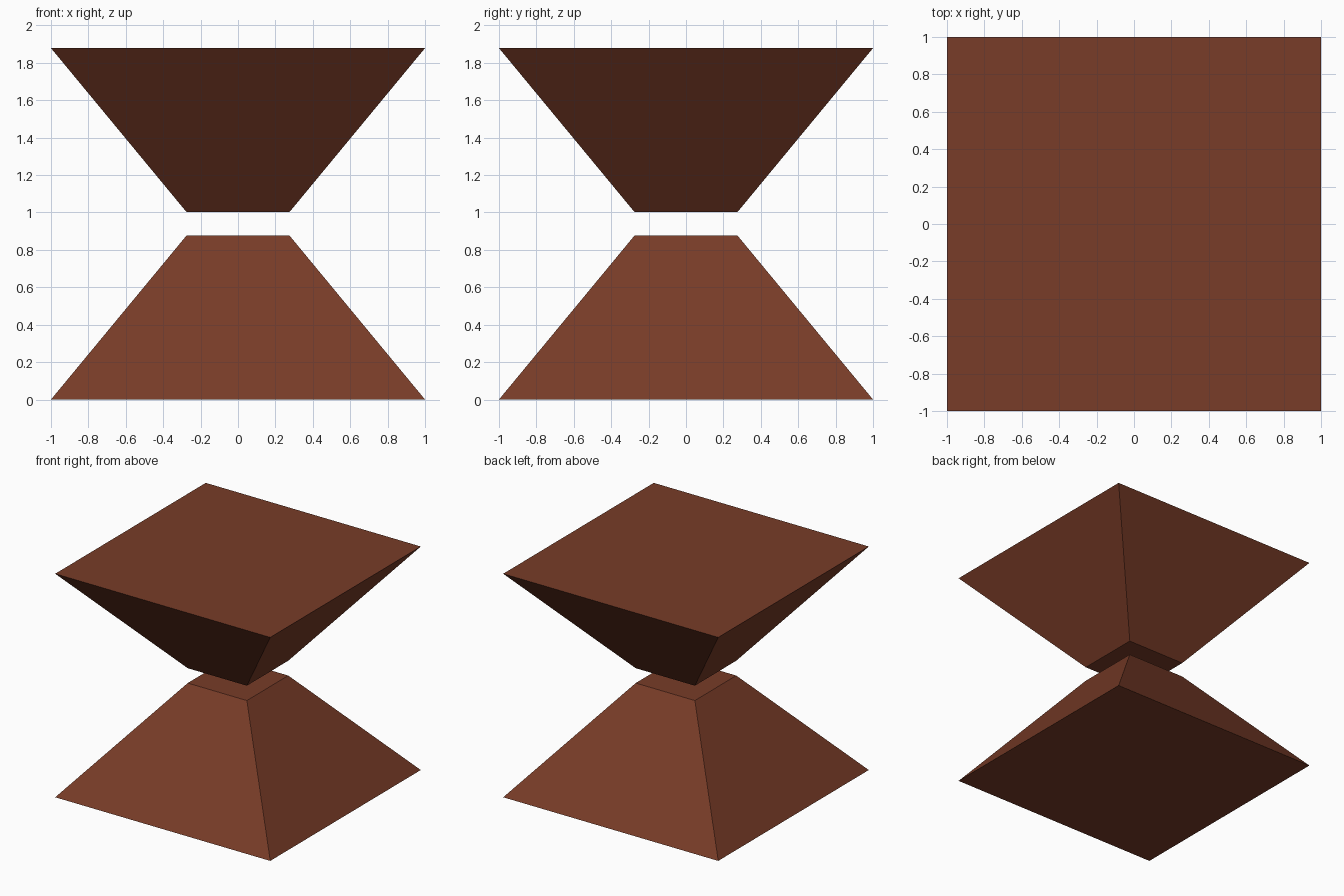
import bpy, math

if "Cube" in bpy.data.objects:
    bpy.data.objects.remove(bpy.data.objects["Cube"])

HEIGHT = 0.877
HALF_WIDE, HALF_NARROW = 1.0, 0.275

brown = bpy.data.materials.new("reddish_brown")
brown.diffuse_color = (0.188, 0.045, 0.021, 1)
brown.use_nodes = True
brown.node_tree.nodes["Principled BSDF"].inputs["Base Color"].default_value = brown.diffuse_color


def frustum(name, z_base, half_bottom, half_top):
    """Square truncated pyramid with axis-aligned sides."""
    bpy.ops.mesh.primitive_cone_add(
        vertices=4, radius1=half_bottom * math.sqrt(2),
        radius2=half_top * math.sqrt(2), depth=HEIGHT,
        location=(0, 0, z_base + HEIGHT / 2), rotation=(0, 0, math.pi / 4))
    obj = bpy.context.object
    obj.name = name
    bpy.ops.object.transform_apply(location=True, rotation=True, scale=True)
    obj.data.materials.append(brown)


# Lower pyramid stands on the ground, upper one floats inverted above it
frustum("lower_pyramid", 0.0, HALF_WIDE, HALF_NARROW)
frustum("upper_pyramid", 1.002, HALF_NARROW, HALF_WIDE)
